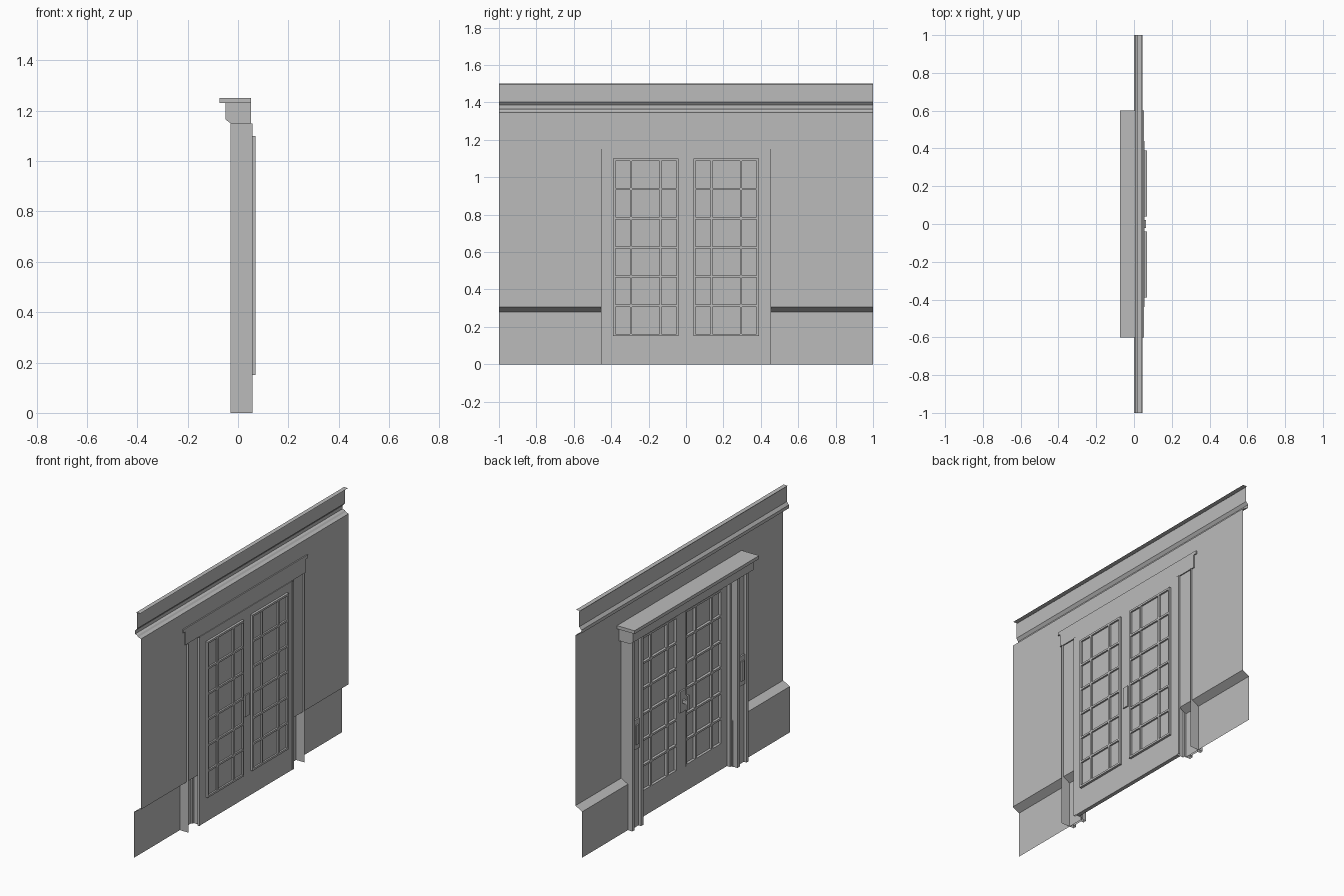
import bpy
import bmesh

old = bpy.data.objects.get("Cube")
if old:
    bpy.data.objects.remove(old, do_unlink=True)

grey = bpy.data.materials.new("plain grey")
grey.use_nodes = True
grey.diffuse_color = (0.5, 0.5, 0.5, 1)
grey.node_tree.nodes["Principled BSDF"].inputs["Base Color"].default_value = (0.5, 0.5, 0.5, 1)


def finish(name, bm):
    mesh = bpy.data.meshes.new(name)
    bm.to_mesh(mesh)
    bm.free()
    mesh.materials.append(grey)
    obj = bpy.data.objects.new(name, mesh)
    bpy.context.collection.objects.link(obj)
    return obj


def box(name, x, y, z):
    """Box from (low, high) pairs."""
    bm = bmesh.new()
    bmesh.ops.create_cube(bm, size=1)
    for v in bm.verts:
        for i, (lo, hi) in enumerate((x, y, z)):
            v.co[i] = lo if v.co[i] < 0 else hi
    return finish(name, bm)


def sheet(name, profile, lo, hi, place, closed=False):
    """Extrude a 2D profile between lo and hi; place maps (a, b, t) to xyz."""
    bm = bmesh.new()
    rows = [[bm.verts.new(place(a, b, t)) for a, b in profile] for t in (lo, hi)]
    n = len(profile)
    for i in range(n if closed else n - 1):
        j = (i + 1) % n
        bm.faces.new((rows[0][i], rows[0][j], rows[1][j], rows[1][i]))
    if closed:
        for row in rows:
            bm.faces.new(row)
        bmesh.ops.recalc_face_normals(bm, faces=bm.faces)
    return finish(name, bm)


def along_y(a, b, t):
    return (a, t, b)


WALL, BACK, HEAD = 0.045, 0.058, 1.15

# Wall with wainscot, and upper wall with crown moulding
wainscot = [(0, 0), (0, 0.28), (WALL, 0.305), (WALL, HEAD)]
crown = [(WALL, HEAD), (WALL, 1.345), (0.028, 1.352), (0.02, 1.36), (0.006, 1.365),
         (0.006, 1.385), (0.02, 1.402), (0.02, 1.495), (0.015, 1.5), (0.042, 1.5)]
sheet("upper_wall", crown, -1, 1, along_y)
for side, s in (("left", 1), ("right", -1)):
    sheet(side + "_wall", wainscot, 0.45 * s, s, along_y)

    # Channelled casing and jamb, open at the back
    casing = [(BACK, 0.56), (-0.03, 0.56), (-0.03, 0.54), (-0.012, 0.54), (-0.012, 0.475),
              (-0.03, 0.475), (-0.03, 0.452), (0.01, 0.452), (0.01, 0.44), (BACK, 0.44),
              (BACK, 0.455), (WALL, 0.455)]
    sheet(side + "_casing", casing, 0, HEAD, lambda a, b, t: (a, b * s, t))

    # Plate with a raised rim in the casing channel
    y0, y1 = sorted((0.48 * s, 0.535 * s))
    box(side + "_plate", (-0.022, -0.012), (y0, y1), (0.48, 0.66))
    box(side + "_plate_centre", (-0.03, -0.022), (y0 + 0.015, y1 - 0.015), (0.51, 0.63))

# Header and cap
header = [(-0.03, HEAD), (-0.05, 1.165), (-0.05, 1.23), (0.052, 1.23), (0.052, HEAD)]
sheet("header", header, -0.58, 0.58, along_y, closed=True)
box("header_cap", (-0.073, 0.052), (-0.6, 0.6), (1.23, 1.25))

# Door stiles and rails
LOW, HIGH, IN, OUT, W = 0.15, 1.1, 0.04, 0.39, 0.012
slab = (0.032, 0.056)
box("bottom_rail", slab, (-0.44, 0.44), (0, LOW))
box("top_rail", slab, (-0.44, 0.44), (HIGH, HEAD))
box("centre_stiles", slab, (-IN, IN), (LOW, HIGH))
for side, s in (("left", 1), ("right", -1)):
    box(side + "_stile", slab, sorted((OUT * s, 0.44 * s)), (LOW, HIGH))
    y0, y1 = sorted((IN * s, OUT * s))
    box(side + "_glass", (0.044, 0.06), (y0, y1), (LOW, HIGH))

    # Beads around the glass and bars across it
    depth = (0.028, 0.07)
    for i, y in enumerate((y0, y0 + 0.09, y1 - 0.09 - W, y1 - W)):
        box(f"{side}_upright_bar_{i}", depth, (y, y + W), (LOW, HIGH))
    rows = 6
    for i in range(rows + 1):
        z = LOW + (HIGH - LOW - W) * i / rows
        box(f"{side}_cross_bar_{i}", depth, (y0, y1), (z, z + W))

# Handle plates on both faces, with a pull on the front
box("back_handle_plate", (0.056, 0.064), (-0.02, 0.02), (0.5, 0.63))
box("front_handle_plate", (0.022, 0.032), (-0.03, 0.02), (0.5, 0.63))
box("handle_stem", (-0.005, 0.022), (-0.012, 0.004), (0.555, 0.575))
box("handle_grip", (-0.015, -0.003), (-0.014, 0.006), (0.52, 0.61))
